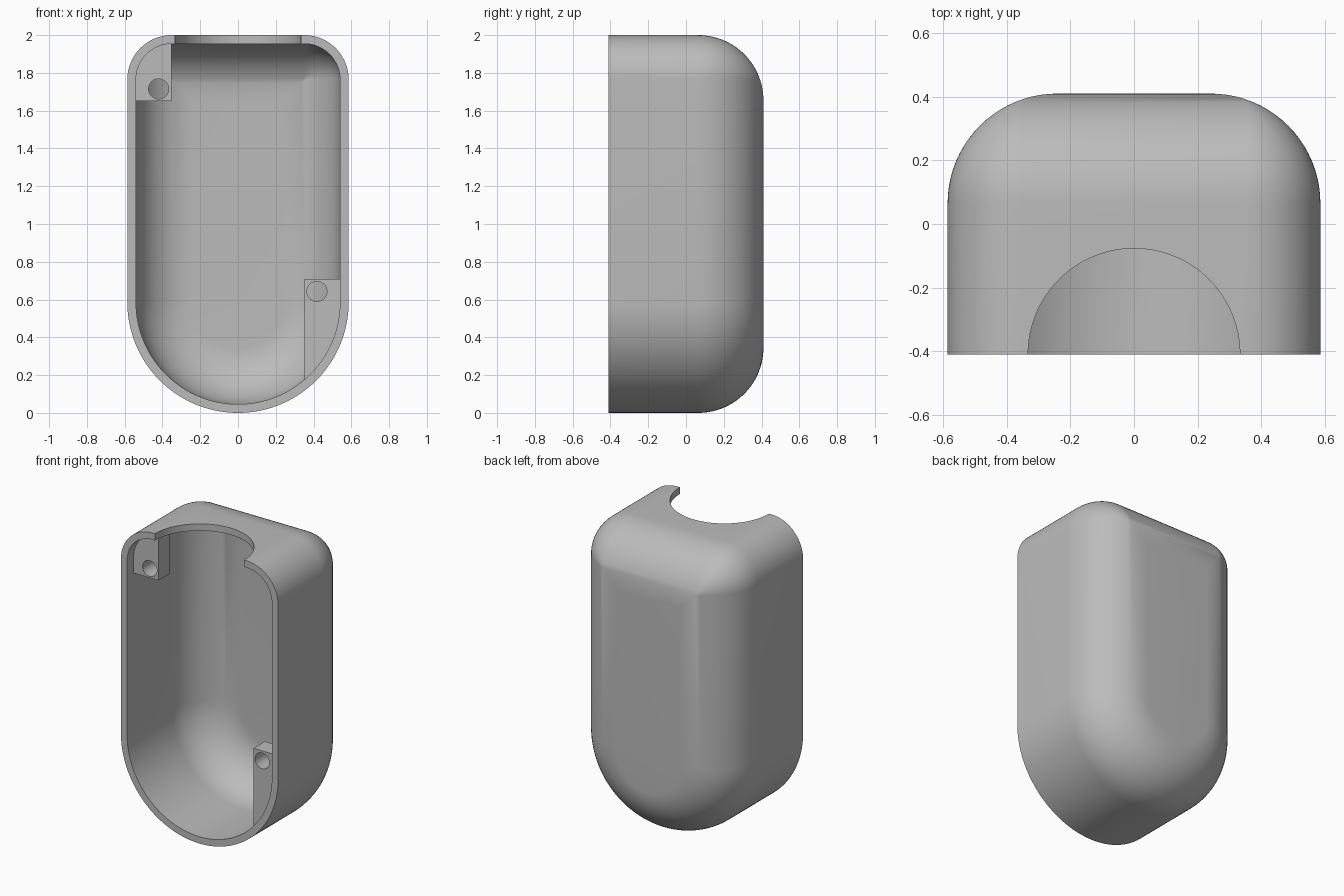
import bpy, bmesh, math
from mathutils import Vector

cube = bpy.data.objects.get("Cube")
if cube:
    bpy.data.objects.remove(cube)

HALF_W, HEIGHT, FRONT, BACK = 0.586, 2.0, -0.41, 0.41
CORNER, FILLET, WALL = 0.235, 0.345, 0.046

grey = bpy.data.materials.new("grey plastic")
grey.use_nodes = True
colour = (0.5, 0.5, 0.5, 1)
grey.diffuse_color = colour
grey.node_tree.nodes["Principled BSDF"].inputs["Base Color"].default_value = colour


def arc(cx, cz, r, start, end, steps):
    angles = [math.radians(start + (end - start) * i / steps) for i in range(steps + 1)]
    return [(cx + r * math.cos(a), cz + r * math.sin(a)) for a in angles]


def outline(inset):
    """Round-bottomed shield with rounded top corners, moved inward by inset."""
    r = max(CORNER - inset, 0)
    cx, cz = HALF_W - inset - r, HEIGHT - inset - r
    return (arc(0, HALF_W, HALF_W - inset, 180, 360, 64)
            + arc(cx, cz, r, 0, 90, 20) + arc(-cx, cz, r, 90, 180, 20))


def loft(name, sections):
    """Skin a closed solid through (inset, y) sections of the outline."""
    bm = bmesh.new()
    rings = [[bm.verts.new((x, y, z)) for x, z in outline(d)] for d, y in sections]
    n = len(rings[0])
    for a, b in zip(rings, rings[1:]):
        for i in range(n):
            j = (i + 1) % n
            bm.faces.new((a[i], a[j], b[j], b[i]))
    bm.faces.new(rings[0])
    bm.faces.new(rings[-1])
    bmesh.ops.remove_doubles(bm, verts=bm.verts, dist=1e-5)
    return finish(name, bm)


def finish(name, bm):
    bmesh.ops.recalc_face_normals(bm, faces=bm.faces)
    mesh = bpy.data.meshes.new(name)
    bm.to_mesh(mesh)
    bm.free()
    mesh.materials.append(grey)
    obj = bpy.data.objects.new(name, mesh)
    bpy.context.collection.objects.link(obj)
    return obj


def select(obj):
    bpy.ops.object.select_all(action='DESELECT')
    obj.select_set(True)
    bpy.context.view_layer.objects.active = obj


def drill(obj, centre, radius, depth, rotation=(0, 0, 0)):
    """Cut a round hole and discard the cutter."""
    bpy.ops.mesh.primitive_cylinder_add(vertices=96, radius=radius, depth=depth,
                                        location=centre, rotation=rotation)
    cutter = bpy.context.object
    cutter.hide_render = True
    select(obj)
    mod = obj.modifiers.new("hole", 'BOOLEAN')
    mod.operation, mod.solver, mod.object = 'DIFFERENCE', 'EXACT', cutter
    bpy.ops.object.modifier_apply(modifier=mod.name)
    bpy.data.objects.remove(cutter)


def smooth(obj):
    select(obj)
    bpy.ops.object.shade_smooth_by_angle(angle=math.radians(35))


def rounded_back(inset):
    """Sections from the front rim to the filleted back."""
    r = FILLET - inset
    return [(inset, FRONT)] + [
        (inset + r - r * math.cos(a), BACK - FILLET + r * math.sin(a))
        for a in (math.pi / 2 * i / 20 for i in range(21))]


# Hollow housing: outer skin from the back to the rim, then inner skin
housing = loft("housing", rounded_back(0)[::-1] + rounded_back(WALL))

# Half-round opening in the top wall
drill(housing, (0, FRONT, HEIGHT), 0.333, 0.2)
smooth(housing)


# Screw tabs that follow the inside of the wall
def screw_tab(name, cuts, hole):
    tab = loft(name, [(WALL - 0.006, FRONT + 0.07), (WALL - 0.006, FRONT + 0.19)])
    bm = bmesh.new()
    bm.from_mesh(tab.data)
    for point, normal in cuts:
        bmesh.ops.bisect_plane(bm, geom=bm.verts[:] + bm.edges[:] + bm.faces[:],
                               plane_co=Vector(point), plane_no=Vector(normal),
                               clear_outer=True)
        rim = [e for e in bm.edges if e.is_boundary]
        bmesh.ops.holes_fill(bm, edges=rim, sides=0)
    bmesh.ops.recalc_face_normals(bm, faces=bm.faces)
    bm.to_mesh(tab.data)
    bm.free()
    drill(tab, (hole[0], FRONT + 0.13, hole[1]), 0.053, 0.4, (math.pi / 2, 0, 0))
    smooth(tab)


screw_tab("upper_right_screw_tab",
          [((-0.353, 0, 0), (1, 0, 0)), ((0, 0, 1.652), (0, 0, -1))], (-0.42, 1.715))
screw_tab("lower_left_screw_tab",
          [((0.353, 0, 0), (-1, 0, 0)), ((0, 0, 0.71), (0, 0, 1))], (0.418, 0.643))
